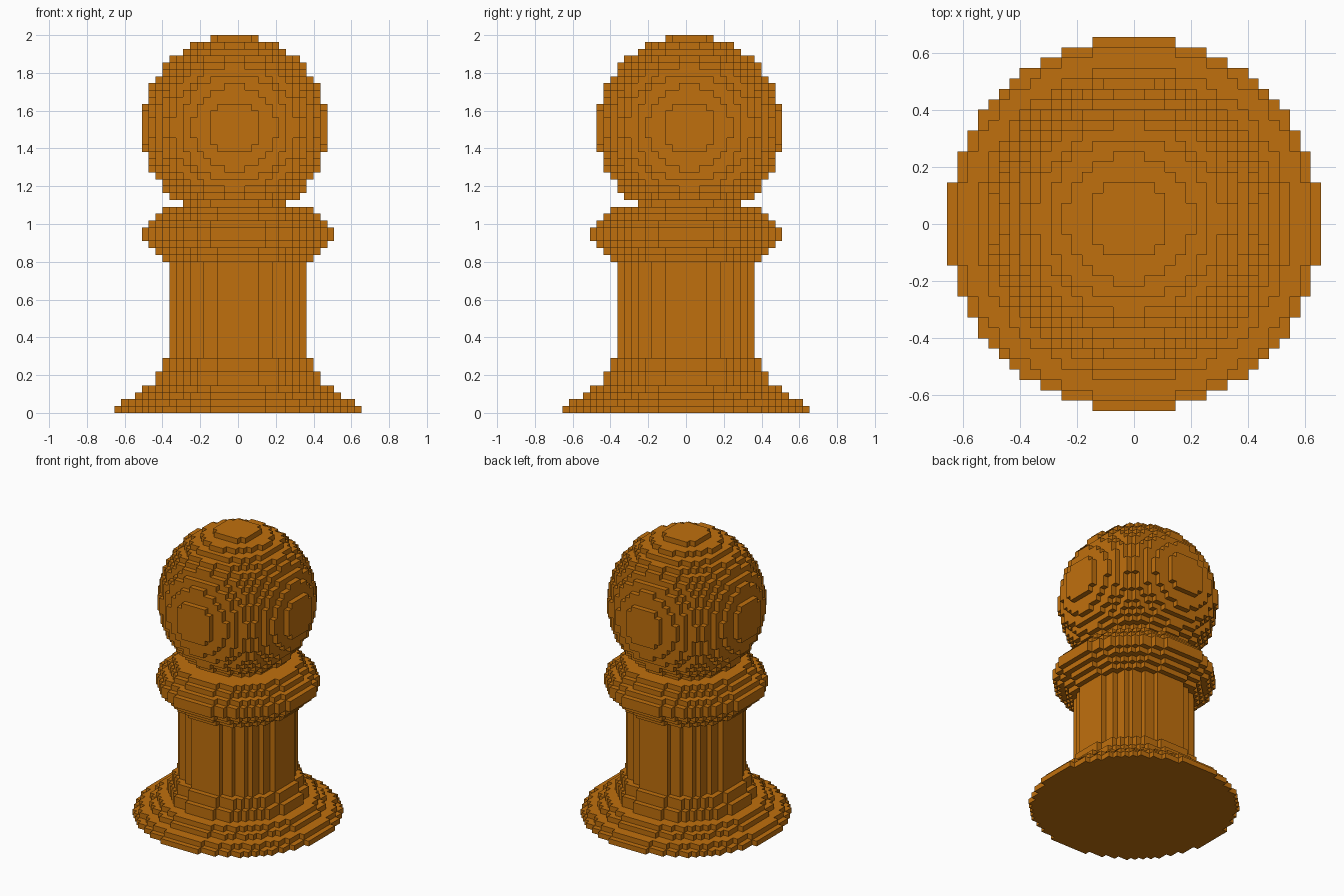
import bpy
import bmesh
import math

old = bpy.data.objects.get("Cube")
if old:
    bpy.data.objects.remove(old, do_unlink=True)

U = 2 / 55  # one block; the model is 55 blocks tall

# Single flat colour
orange = bpy.data.materials.new("orange")
orange.use_nodes = True
colour = (0.53, 0.162, 0.004, 1)
orange.diffuse_color = colour
bsdf = next(n for n in orange.node_tree.nodes if n.type == 'BSDF_PRINCIPLED')
bsdf.inputs["Base Color"].default_value = colour


def stepped_disc(radius, offset):
    """Outline of a disc made of blocks; block centres lie at whole numbers + offset."""
    reach = math.floor(radius - offset) + offset
    right, last = [], None
    for i in range(int(2 * reach) + 1):
        row = i - reach
        chord = math.sqrt(max(radius ** 2 - row ** 2, 0))
        half = math.floor(chord - offset) + offset + 0.5
        if half <= 0:
            continue
        if half == last:
            right.pop()
        else:
            right.append((half, row - 0.5))
        right.append((half, row + 0.5))
        last = half
    return right + [(-x, y) for x, y in reversed(right)]


def stack(name, tiers, z, offset=0.5, centre=(0, 0)):
    """Pile up blocky discs given as (radius, height) in blocks."""
    bm = bmesh.new()
    for radius, height in tiers:
        ring = [((x + centre[0]) * U, (y + centre[1]) * U)
                for x, y in stepped_disc(radius, offset)]
        low = [bm.verts.new((x, y, z * U)) for x, y in ring]
        z += height
        high = [bm.verts.new((x, y, z * U)) for x, y in ring]
        bm.faces.new(low[::-1])
        bm.faces.new(high)
        for i in range(len(ring)):
            j = (i + 1) % len(ring)
            bm.faces.new((low[i], low[j], high[j], high[i]))
    mesh = bpy.data.meshes.new(name)
    bm.to_mesh(mesh)
    bm.free()
    mesh.materials.append(orange)
    obj = bpy.data.objects.new(name, mesh)
    bpy.context.collection.objects.link(obj)
    return obj


# Flared foot, shaft and rounded collar
stack("base", [(18, 1), (17, 1), (15, 1), (14, 1), (12, 2), (11, 2)], 0)
stack("column", [(10, 14)], 8)
stack("collar", [(11, 1), (12, 1), (13, 1), (14, 2), (13, 1), (12, 1), (11, 1)], 22)

# Ball head, 27 blocks across and half a block off centre
R = 13.5
ball = [(math.sqrt(R * R - k * k), 1) for k in range(-13, 14)]
stack("head", ball, 28, offset=0, centre=(-0.5, 0.5))
